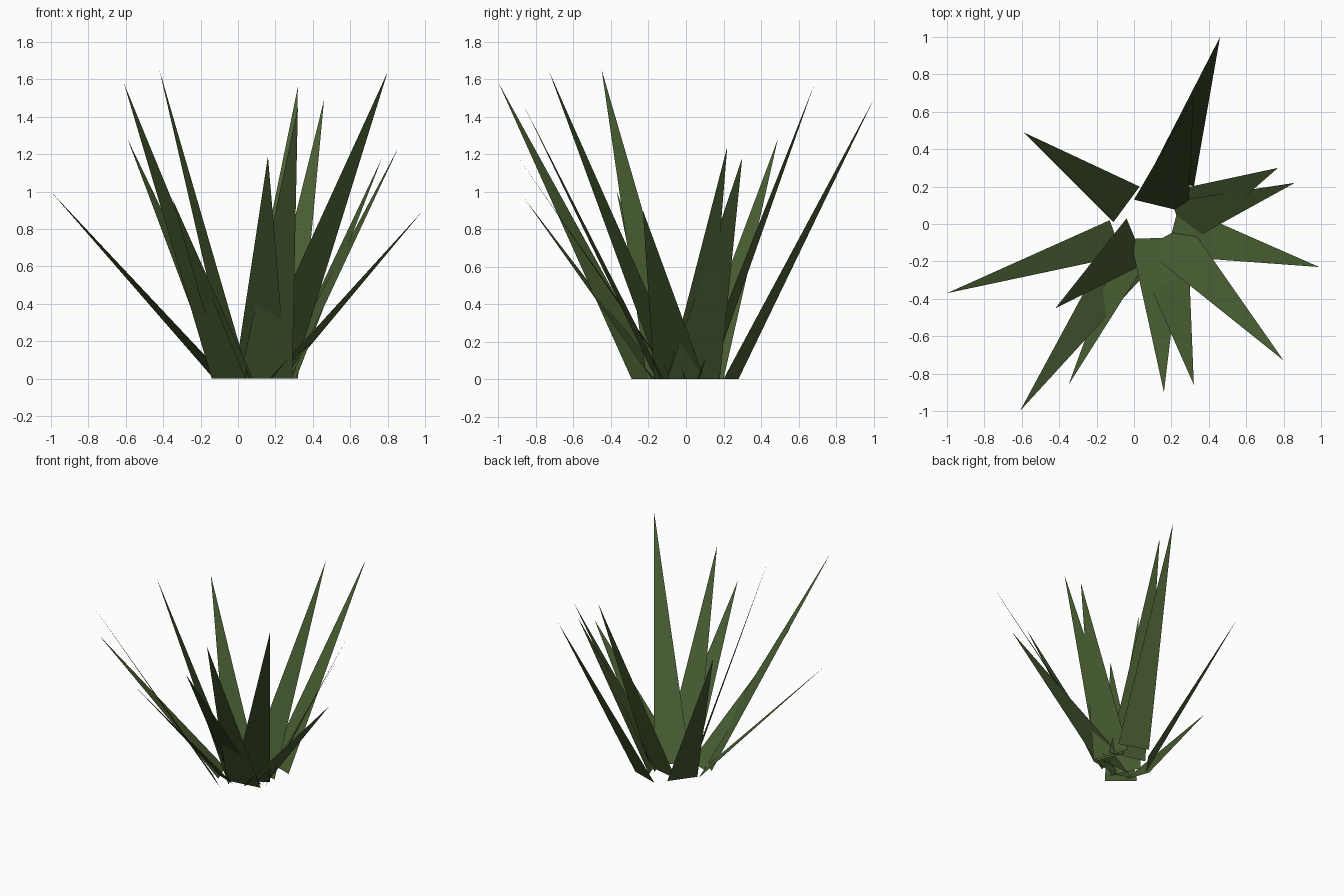
import bpy
import bmesh
from mathutils import Vector

# Remove the default cube
default_cube = bpy.data.objects.get("Cube")
if default_cube:
    bpy.data.objects.remove(default_cube, do_unlink=True)

# Single flat leaf colour
leaf_green = bpy.data.materials.new("leaf_green")
leaf_green.use_nodes = True
colour = (0.066, 0.112, 0.032, 1.0)
leaf_green.diffuse_color = colour
shader = leaf_green.node_tree.nodes["Principled BSDF"]
shader.inputs["Base Color"].default_value = colour
shader.inputs["Roughness"].default_value = 1.0


def add_blade(name, base_a, base_b, tip):
    """Flat pointed leaf: a root edge on the ground tapering to one tip."""
    corners = [Vector((*base_a, 0)), Vector((*base_b, 0)), Vector(tip)]
    bm = bmesh.new()
    face = bm.faces.new([bm.verts.new(corner) for corner in corners])
    face.normal_update()
    # The upper side of every leaf is its front
    if face.normal.z < 0:
        face.normal_flip()
    mesh = bpy.data.meshes.new(name)
    bm.to_mesh(mesh)
    bm.free()
    mesh.materials.append(leaf_green)
    blade = bpy.data.objects.new(name, mesh)
    bpy.context.collection.objects.link(blade)
    return blade


# Leaves around the clump: name, two root corners, tip
blades = [
    ("back_outer_blade", (.09, .28), (.32, .2), (.46, 1, 1.49)),
    ("back_inner_blade", (0, .13), (.29, .06), (.32, .68, 1.56)),
    ("back_right_blade", (.03, .2), (-.11, .01), (-.59, .49, 1.28)),
    ("left_back_blade", (.21, .18), (.31, -.1), (.77, .3, 1.18)),
    ("left_middle_blade", (.2, .12), (.28, -.1), (.86, .22, 1.24)),
    ("left_low_blade", (.24, .1), (.17, -.17), (.99, -.23, .9)),
    ("front_left_tall_blade", (.05, -.13), (.29, 0), (.8, -.73, 1.64)),
    ("front_left_blade", (.01, -.16), (.29, -.12), (.32, -.86, 1.45)),
    ("front_middle_blade", (-.02, -.08), (.26, -.07), (.16, -.9, 1.19)),
    ("front_right_low_blade", (-.08, -.12), (.08, -.18), (-.35, -.86, .96)),
    ("front_right_tall_blade", (-.14, -.13), (.04, -.29), (-.61, -1, 1.58)),
    ("right_tall_blade", (-.04, .03), (.06, -.21), (-.42, -.45, 1.65)),
    ("right_low_blade", (-.13, .02), (-.06, -.17), (-1, -.37, 1)),
]
for blade_spec in blades:
    add_blade(*blade_spec)
